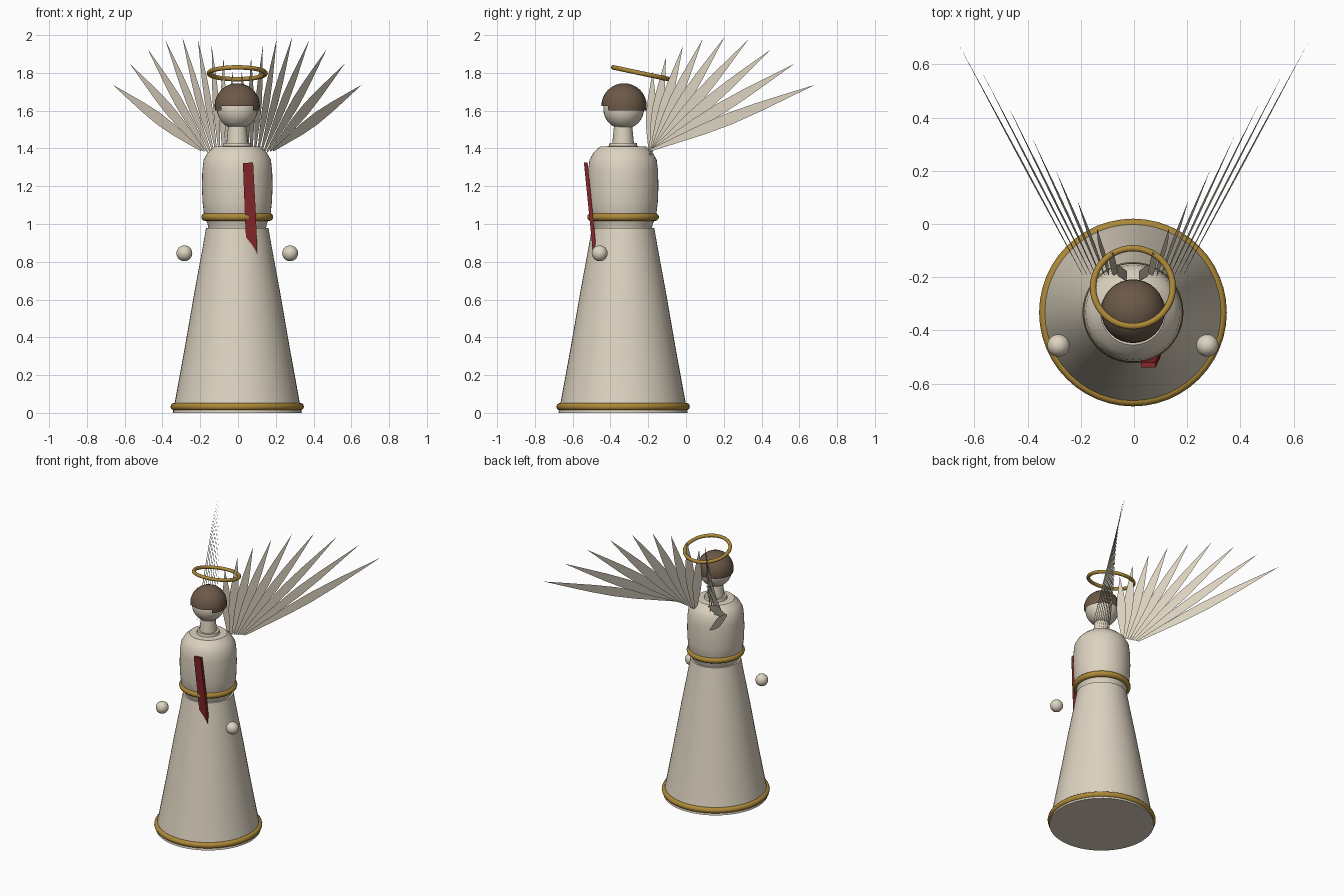
import bpy, bmesh, math
from mathutils import Vector, Matrix

if "Cube" in bpy.data.objects:
    bpy.data.objects.remove(bpy.data.objects["Cube"])

CX, CY = -0.004, -0.333          # axis of the figure


def material(name, rgb):
    m = bpy.data.materials.new(name)
    m.use_nodes = True
    m.diffuse_color = (*rgb, 1)
    m.node_tree.nodes["Principled BSDF"].inputs["Base Color"].default_value = (*rgb, 1)
    return m


cream = material("cream", (0.72, 0.65, 0.53))
gold = material("gold", (0.42, 0.25, 0.04))
brown = material("brown", (0.15, 0.10, 0.065))
red = material("red", (0.24, 0.02, 0.025))


def add(name, bm, mat, smooth=True):
    bmesh.ops.recalc_face_normals(bm, faces=bm.faces)
    mesh = bpy.data.meshes.new(name)
    bm.to_mesh(mesh)
    bm.free()
    mesh.materials.append(mat)
    ob = bpy.data.objects.new(name, mesh)
    bpy.context.collection.objects.link(ob)
    if smooth:
        bpy.ops.object.select_all(action="DESELECT")
        ob.select_set(True)
        bpy.context.view_layer.objects.active = ob
        bpy.ops.object.shade_smooth_by_angle(angle=math.radians(35))
    return ob


def lathe(name, profile, mat, steps=48):
    """Turn (radius, height) points about the figure's axis."""
    bm = bmesh.new()
    verts = [bm.verts.new((CX + r, CY, z)) for r, z in profile]
    edges = [bm.edges.new(pair) for pair in zip(verts, verts[1:])]
    bmesh.ops.spin(bm, geom=verts + edges, cent=(CX, CY, 0), axis=(0, 0, 1),
                   angle=math.tau, steps=steps)
    bmesh.ops.remove_doubles(bm, verts=bm.verts, dist=0.0005)
    return add(name, bm, mat)


def ball(name, centre, radius, mat, keep=None):
    bm = bmesh.new()
    bmesh.ops.create_uvsphere(bm, u_segments=32, v_segments=16, radius=radius)
    if keep:
        drop = [f for f in bm.faces if not keep(f.calc_center_median())]
        bmesh.ops.delete(bm, geom=drop, context="FACES")
    bmesh.ops.translate(bm, vec=centre, verts=bm.verts)
    return add(name, bm, mat)


def ring(name, centre, major, minor, tilt=0):
    bpy.ops.mesh.primitive_torus_add(major_radius=major, minor_radius=minor,
                                     major_segments=48, minor_segments=12,
                                     location=centre, rotation=(tilt, 0, 0))
    ob = bpy.context.object
    ob.name = name
    ob.data.materials.append(gold)
    bpy.ops.object.shade_smooth()


# Robe, torso and neck
lathe("skirt", [(0, 0), (0.342, 0), (0.33, 0.06), (0.277, 0.35), (0.225, 0.65),
                (0.186, 0.86), (0.165, 0.98), (0, 0.98)], cream)
lathe("torso", [(0, 0.975), (0.152, 0.975), (0.157, 1.0), (0.175, 1.04), (0.184, 1.12),
                (0.187, 1.2), (0.185, 1.28), (0.178, 1.34), (0.155, 1.38),
                (0.122, 1.41), (0, 1.415)], cream)
lathe("collar", [(0, 1.41), (0.076, 1.41), (0.072, 1.43), (0, 1.43)], cream)
lathe("neck", [(0, 1.42), (0.058, 1.42), (0.048, 1.52), (0, 1.52)], cream, 24)

# Head and hair cap, cut one row higher over the brow
ball("head", (CX, CY + 0.003, 1.61), 0.108, cream)
ball("hair", (CX, CY + 0.005, 1.625), 0.12, brown,
     lambda c: c.z > 0 or (c.z > -0.02 and c.y > -0.085))

# Gold trim and halo
ring("hem_trim", (CX, CY, 0.033), 0.333, 0.02)
ring("belt", (CX, CY, 1.037), 0.169, 0.021)
ring("halo", (CX, -0.238, 1.798), 0.15, 0.012, -math.radians(12))

# Hands
for side, label in ((1, "left"), (-1, "right")):
    ball(label + "_hand", (CX + side * 0.28, -0.457, 0.845), 0.042, cream)

# Sash: slanted strip down the front
outline = [(0.026, 1.322), (0.08, 1.326), (0.095, 1.04), (0.102, 0.845),
           (0.074, 0.89), (0.042, 0.93), (0.037, 1.03)]
bm = bmesh.new()
face = bm.faces.new([bm.verts.new((x, -0.54 + (1.32 - z) * 0.1, z)) for x, z in outline])
extruded = bmesh.ops.extrude_face_region(bm, geom=[face])["geom"]
bmesh.ops.translate(bm, vec=(0, 0.02, 0),
                    verts=[v for v in extruded if isinstance(v, bmesh.types.BMVert)])
add("sash", bm, red, False)

# Wings: nine thin leaf-shaped feathers fanned in a leaning plane
FEATHERS = 9
WIDTHS = [(0, 0.006), (0.15, 0.017), (0.32, 0.029), (0.48, 0.033),
          (0.65, 0.026), (0.83, 0.013)]
back = Vector((0.5, 0.866, 0))
up = Vector((-0.1, 0, 1))


def wing(name, side):
    bm = bmesh.new()
    for i in range(FEATHERS):
        k = i / (FEATHERS - 1)
        angle = math.radians(19 + 69 * k)
        length = 1.05 - 0.6 * k
        along = (back * math.cos(angle) + up * math.sin(angle)).normalized()
        across = back.cross(up).normalized().cross(along)
        base = Vector((0.19 - 0.13 * k, -0.19, 1.39 - 0.03 * k))
        lower = [base + along * t * length - across * w for t, w in WIDTHS]
        upper = [base + along * t * length + across * w for t, w in WIDTHS]
        points = lower + [base + along * length] + upper[::-1]
        bm.faces.new([bm.verts.new((CX + side * p.x, p.y, p.z)) for p in points])
    add(name, bm, cream, False)


wing("left_wing", 1)
wing("right_wing", -1)
